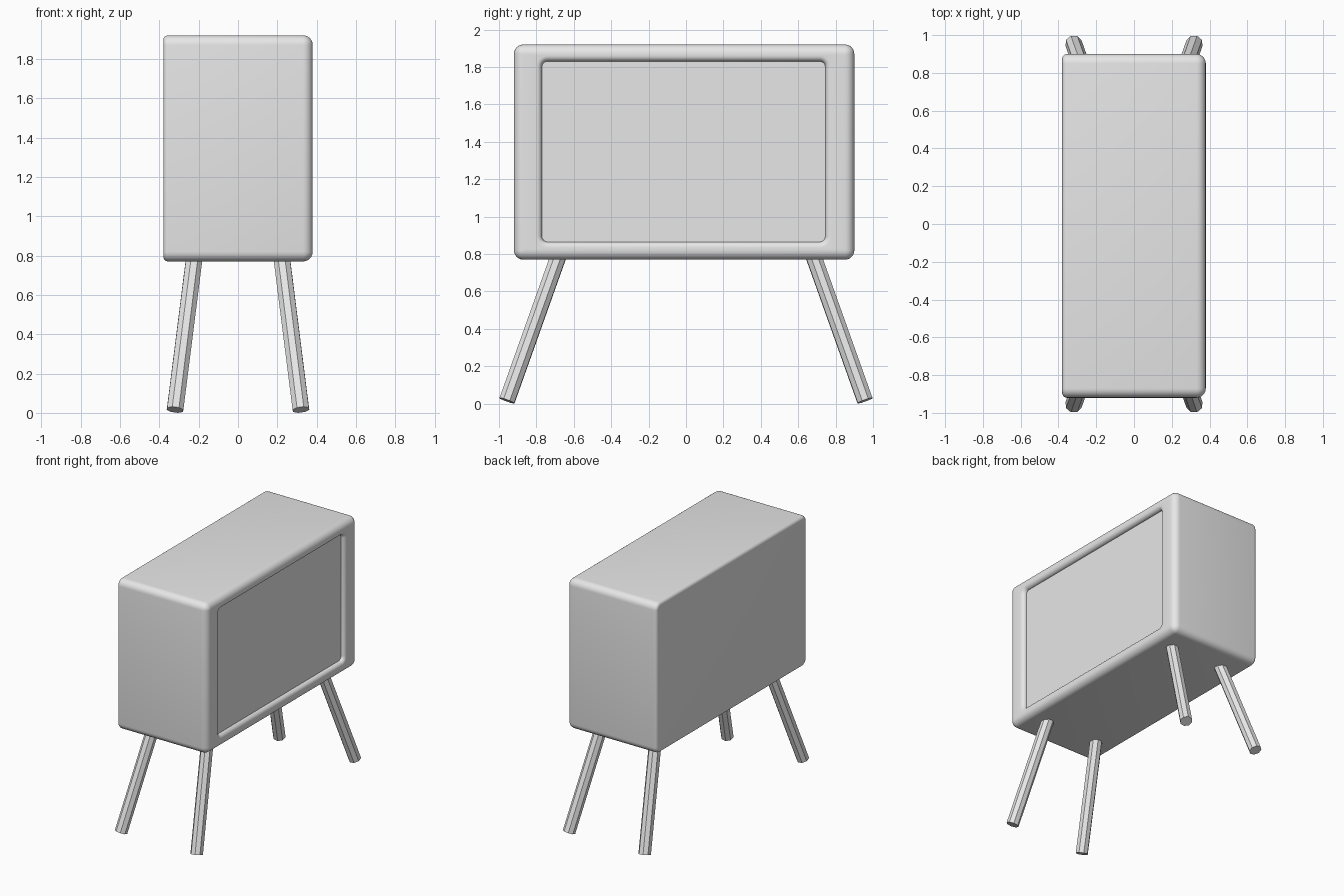
import bpy, bmesh, math
from mathutils import Vector

cube = bpy.data.objects.get("Cube")
if cube:
    bpy.data.objects.remove(cube, do_unlink=True)

grey = bpy.data.materials.new("plain_grey")
grey.use_nodes = True
grey.diffuse_color = (0.8, 0.8, 0.8, 1)
grey.node_tree.nodes["Principled BSDF"].inputs["Base Color"].default_value = (0.8, 0.8, 0.8, 1)


def make_object(name, bm, smooth):
    bmesh.ops.recalc_face_normals(bm, faces=bm.faces)
    mesh = bpy.data.meshes.new(name)
    bm.to_mesh(mesh)
    bm.free()
    mesh.materials.append(grey)
    obj = bpy.data.objects.new(name, mesh)
    bpy.context.collection.objects.link(obj)
    if smooth:
        bpy.ops.object.select_all(action='DESELECT')
        obj.select_set(True)
        bpy.context.view_layer.objects.active = obj
        bpy.ops.object.shade_smooth_by_angle(angle=math.radians(40))
    return obj


def ring(bm, x, rect, inset, radius, steps=6):
    """Rounded rectangle in the plane at x; rect is (y0, y1, z0, z1)."""
    y0, y1, z0, z1 = rect
    r = max(radius - inset, 0.008)
    cy, cz = (y0 + y1) / 2, (z0 + z1) / 2
    hy, hz = (y1 - y0) / 2 - inset - r, (z1 - z0) / 2 - inset - r
    verts = []
    for k, (sy, sz) in enumerate([(1, 1), (-1, 1), (-1, -1), (1, -1)]):
        for i in range(steps + 1):
            a = (k + i / steps) * math.pi / 2
            verts.append(bm.verts.new((x, cy + sy * hy + r * math.cos(a),
                                       cz + sz * hz + r * math.sin(a))))
    return verts


def arc(r, steps=6):
    """Quarter circle as (sine, cosine) offsets."""
    return [(r * math.sin(i / steps * math.pi / 2),
             r * math.cos(i / steps * math.pi / 2)) for i in range(steps + 1)]


# Cabinet: rounded rings from the back panel, round the front lip, to the recess
outer = (-0.92, 0.90, 0.77, 1.92)
opening = (-0.77, 0.745, 0.865, 1.83)
back, front, panel = -0.38, 0.38, 0.35
back_r, front_r, lip_r = 0.025, 0.05, 0.03
corner = 0.05

bm = bmesh.new()
rings = [ring(bm, back + back_r - c, outer, back_r - s, corner) for s, c in arc(back_r)]
rings += [ring(bm, front - front_r + s, outer, front_r - c, corner) for s, c in arc(front_r)]
rings += [ring(bm, front - lip_r + c, opening, s - lip_r, 0.03) for s, c in arc(lip_r)]
for a, b in zip(rings, rings[1:]):
    for i in range(len(a)):
        j = (i + 1) % len(a)
        bm.faces.new((a[i], a[j], b[j], b[i]))
bm.faces.new(rings[0])
make_object("cabinet", bm, True)

# Screen panel closing the recess
bm = bmesh.new()
bm.faces.new(ring(bm, panel, opening, 0, 0.03))
screen = make_object("screen", bm, False)
if screen.data.polygons[0].normal.x < 0:
    screen.data.flip_normals()

# Splayed eight-sided legs
for sy, end in ((-1, "front"), (1, "back")):
    for sx, side in ((1, "left"), (-1, "right")):
        foot = Vector((sx * 0.32, sy * 0.957, 0.016))
        top = Vector((sx * 0.217, sy * 0.667, 0.83))
        bm = bmesh.new()
        bmesh.ops.create_cone(bm, cap_ends=True, segments=8, radius1=0.045,
                              radius2=0.045, depth=(top - foot).length)
        leg = make_object(f"{end}_{side}_leg", bm, False)
        leg.location = (foot + top) / 2
        leg.rotation_euler = (top - foot).to_track_quat('Z', 'Y').to_euler()
